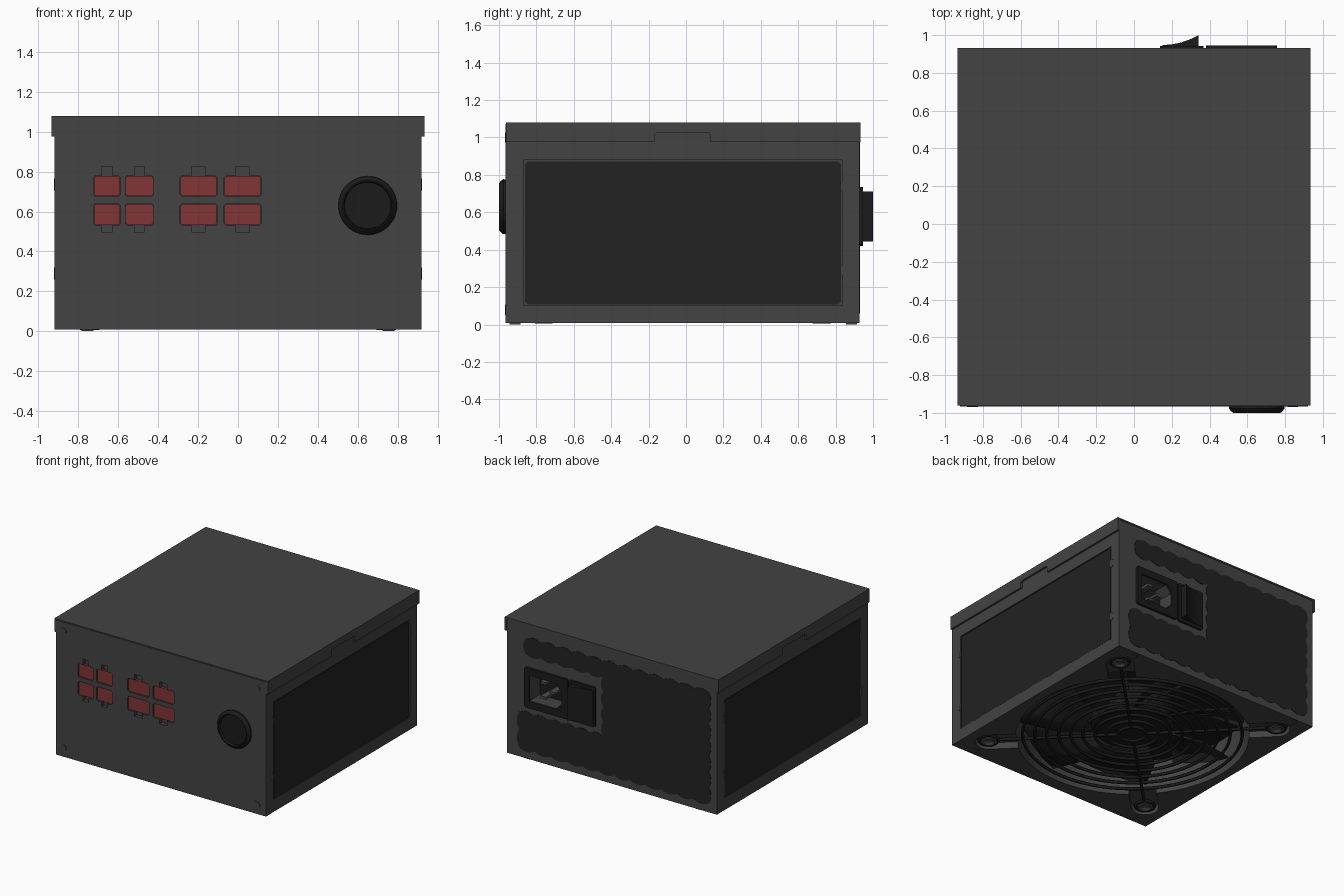
import bpy, bmesh, math
from mathutils import Matrix, Vector

if "Cube" in bpy.data.objects:
    bpy.data.objects.remove(bpy.data.objects["Cube"])


def mat(name, r, g, b):
    m = bpy.data.materials.new(name)
    m.diffuse_color = (r, g, b, 1)
    m.use_nodes = True
    m.node_tree.nodes["Principled BSDF"].inputs["Base Color"].default_value = m.diffuse_color
    return m


STEEL = mat("charcoal steel", .056, .056, .056)
DARK = mat("dark panel", .016, .016, .016)
BLACK = mat("black plastic", .011, .011, .011)
RED = mat("red socket", .22, .036, .036)
GREY = mat("pin grey", .07, .07, .07)


def finish(name, bm, m, smooth=False):
    bmesh.ops.recalc_face_normals(bm, faces=bm.faces)
    me = bpy.data.meshes.new(name)
    bm.to_mesh(me)
    bm.free()
    ob = bpy.data.objects.new(name, me)
    bpy.context.collection.objects.link(ob)
    if m:
        me.materials.append(m)
    if smooth:
        bpy.ops.object.select_all(action='DESELECT')
        ob.select_set(True)
        bpy.context.view_layer.objects.active = ob
        bpy.ops.object.shade_smooth_by_angle(angle=math.radians(35))
    return ob


def prism(name, pts, axis, a, b, m=None, smooth=False):
    """Extrude a 2D outline along an axis from a to b."""
    place = {'x': lambda u, v, d: (d, u, v), 'y': lambda u, v, d: (u, d, v),
             'z': lambda u, v, d: (u, v, d)}[axis]
    bm = bmesh.new()
    lo = [bm.verts.new(place(u, v, a)) for u, v in pts]
    hi = [bm.verts.new(place(u, v, b)) for u, v in pts]
    bm.faces.new(lo)
    bm.faces.new(hi)
    n = len(pts)
    for i in range(n):
        bm.faces.new((lo[i], lo[(i + 1) % n], hi[(i + 1) % n], hi[i]))
    return finish(name, bm, m, smooth)


def rect(u0, u1, v0, v1, c=0):
    if not c:
        return [(u0, v0), (u1, v0), (u1, v1), (u0, v1)]
    return [(u0 + c, v0), (u1 - c, v0), (u1, v0 + c), (u1, v1 - c),
            (u1 - c, v1), (u0 + c, v1), (u0, v1 - c), (u0, v0 + c)]


def circle(u, v, r, n=32):
    return [(u + r * math.cos(i * math.tau / n), v + r * math.sin(i * math.tau / n)) for i in range(n)]


def lathe(name, prof, centre, axis, m, n=48):
    """Spin (radius, depth) points round a y or z axis through centre."""
    bm = bmesh.new()
    vs = [bm.verts.new((r, 0, d)) for r, d in prof]
    es = [bm.edges.new(p) for p in zip(vs, vs[1:])]
    bmesh.ops.spin(bm, geom=vs + es, cent=(0, 0, 0), axis=(0, 0, 1), angle=math.tau, steps=n)
    bmesh.ops.remove_doubles(bm, verts=bm.verts, dist=1e-5)
    rot = Matrix.Rotation(math.pi / 2, 4, 'X') if axis == 'y' else Matrix()
    bmesh.ops.transform(bm, matrix=Matrix.Translation(centre) @ rot, verts=bm.verts)
    return finish(name, bm, m, True)


def cut(target, *cutters):
    bpy.context.view_layer.objects.active = target
    for c in cutters:
        c.hide_render = True
        md = target.modifiers.new("cut", 'BOOLEAN')
        md.object, md.operation, md.solver = c, 'DIFFERENCE', 'EXACT'
        bpy.ops.object.modifier_apply(modifier=md.name)
        bpy.data.objects.remove(c)


# Main case
FRONT, BACK = -.965, .927
body = prism("case_body", rect(-.92, .92, FRONT, BACK), 'z', .008, 1.072, STEEL)

# Lid with folded side flanges, each with a finger notch
prism("lid_top", rect(-.935, .935, -.962, .932), 'z', 1.068, 1.08, STEEL)
flange = [(-.962, 1.07), (-.962, .975), (-.168, .975), (-.168, 1.015), (-.155, 1.027), (.118, 1.027),
          (.13, 1.015), (.13, .975), (.932, .975), (.932, 1.07)]
for s, side in ((1, "right"), (-1, "left")):
    prism(f"lid_flange_{side}", flange, 'x', s * .918, s * .935, STEEL)
    # Dark side panels in shallow openings, with small clips
    cut(body, prism("opening", rect(-.87, .835, .103, .88), 'x', s * .91, s * 1))
    prism(f"side_panel_{side}", rect(-.86, .828, .106, .872, .015), 'x', s * .9, s * .917, DARK)
    for y in (-.883, .845):
        for z in (.29, .735):
            prism(f"panel_clip_{side}", rect(y - .015, y + .015, z - .03, z + .03, .008), 'x',
                  s * .915, s * .923, STEEL)

# Front sockets: recessed red blocks with latch slots
for x0, x1, w in ((-.725, -.59, .025), (-.565, -.425, .025), (-.29, -.105, .032), (-.07, .115, .032)):
    xc = (x0 + x1) / 2
    for z0, z1, t0, t1 in ((.675, .78, .77, .825), (.53, .64, .495, .54)):
        cut(body, prism("hole", rect(x0, x1, z0, z1, .01), 'y', -1, -.935),
            prism("slot", rect(xc - w, xc + w, t0, t1), 'y', -1, -.935))
        prism("red_socket", rect(x0 + .002, x1 - .002, z0 + .002, z1 - .002, .01), 'y', -.955, -.93, RED)

# Corner screws on the front
for x in (-.855, .84):
    for z in (.08, 1.0):
        prism("front_screw", circle(x, z, .028, 24), 'y', FRONT - .003, -.95, STEEL)

# Cable grommet
lathe("cable_grommet", [(.145, -.01), (.147, .012), (.14, .022), (.126, .035), (.12, .035), (.116, .015), (0, .015)],
      (.65, FRONT, .63), 'y', BLACK)


# Vent field on the back with scalloped border
def wavy(p, q, n, amp=.022):
    p, q = Vector(p), Vector(q)
    d = q - p
    nrm = Vector((d.y, -d.x)).normalized()
    k = n * 6
    return [tuple(p + d * i / k - nrm * amp * abs(math.sin(math.pi * i / 6))) for i in range(k)]


corners = [(.755, .955), (-.85, .955), (-.85, .08), (.81, .08), (.81, .36), (.075, .36), (.075, .835), (.755, .835)]
waves = (12, 7, 12, 2, 6, 4, 5, 1)
outline = []
for i, n in enumerate(waves):
    outline += wavy(corners[i], corners[(i + 1) % 8], n, -.02)
prism("back_vent", outline, 'y', BACK - .003, BACK + .003, DARK)

# Power inlet with a deep chamfered cavity and three pins
inlet = prism("inlet_plate", rect(.38, .757, .42, .735, .01), 'y', .91, .945, BLACK)
cavity = [(.43, .53), (.48, .475), (.715, .475), (.715, .68), (.48, .68), (.43, .625)]
for part in (body, inlet):
    cut(part, prism("cavity", cavity, 'y', .8, 1.1))
prism("inlet_floor", cavity, 'y', .79, .805, BLACK)
for x, z in ((.53, .578), (.61, .635), (.61, .52)):
    prism("inlet_pin", rect(x - .025, x + .025, z - .01, z + .01), 'y', .8, .915, GREY)

# Rocker switch
prism("switch_plate", rect(.137, .368, .42, .735, .01), 'y', .91, .943, BLACK)
prism("switch_rocker", [(.15, .93), (.15, .947), (.2, .951), (.25, .961), (.3, .979), (.342, 1.0), (.342, .93)],
      'z', .445, .71, BLACK, True)

# Fan well in the underside with four screw lugs
CY = -.018
cut(body, prism("well", circle(0, CY, .85, 64), 'z', -.1, .3))
for a in range(4):
    ang = math.pi / 4 + a * math.pi / 2
    ca, sa = math.cos(ang), math.sin(ang)
    # slot-shaped recess from the well to the screw
    slot = [(.8, -.1)] + [(1.05 + .1 * math.cos(t), .1 * math.sin(t))
                          for t in [-math.pi / 2 + i * math.pi / 12 for i in range(13)]] + [(.8, .1)]
    cut(body, prism("lug", [(u * ca - v * sa, CY + u * sa + v * ca) for u, v in slot], 'z', -.1, .06))
    cx, cy = 1.05 * ca, CY + 1.05 * sa
    lathe("fan_screw", [(.035, .07), (.035, .02), (.06, .012), (.045, .006), (.025, .02), (0, .02)],
          (cx, cy, 0), 'z', GREY, 24)
    prism("foot_pad", rect(-.03, .03, -.03, .03), 'z', 0, .012, STEEL).location = (
        math.copysign(.755, ca), math.copysign(.9, sa) - .015, 0)

prism("fan_well_floor", circle(0, CY, .845, 64), 'z', .285, .298, BLACK)


# Wire guard: rings, spokes and screw loops
def wire(name, pts, closed, r=.012):
    cu = bpy.data.curves.new(name, 'CURVE')
    cu.dimensions, cu.bevel_depth, cu.bevel_resolution = '3D', r, 1
    sp = cu.splines.new('POLY')
    sp.points.add(len(pts) - 1)
    for p, (x, y) in zip(sp.points, pts):
        p.co = (x, y, .026, 1)
    sp.use_cyclic_u = closed
    ob = bpy.data.objects.new(name, cu)
    bpy.context.collection.objects.link(ob)
    cu.materials.append(BLACK)


for i in range(9):
    wire("guard_ring", circle(0, CY, .1 + i * .0875, 64), True)
for a in range(4):
    ang = math.pi / 4 + a * math.pi / 2
    ca, sa = math.cos(ang), math.sin(ang)
    wire("guard_spoke", [(r * ca, CY + r * sa) for r in (.1, .98)], False)
    wire("guard_loop", circle(1.05 * ca, CY + 1.05 * sa, .07, 24), True)

# Fan hub and seven twisted blades
lathe("fan_hub", [(.3, .285), (.3, .09), (.28, .07), (0, .07)], (0, CY, 0), 'z', BLACK)
bm = bmesh.new()
for b in range(7):
    rows = []
    for r, a0, a1 in ((.28, 0, .75), (.55, .12, .8), (.82, .3, .95)):
        row = []
        for k in range(5):
            t = b * math.tau / 7 + a0 + (a1 - a0) * k / 4
            row.append(bm.verts.new((r * math.cos(t), CY + r * math.sin(t), .08 + .16 * k / 4)))
        rows.append(row)
    for p, q in zip(rows, rows[1:]):
        for k in range(4):
            bm.faces.new((p[k], p[k + 1], q[k + 1], q[k]))
blades = finish("fan_blades", bm, DARK, True)
blades.modifiers.new("thickness", 'SOLIDIFY').thickness = .012
